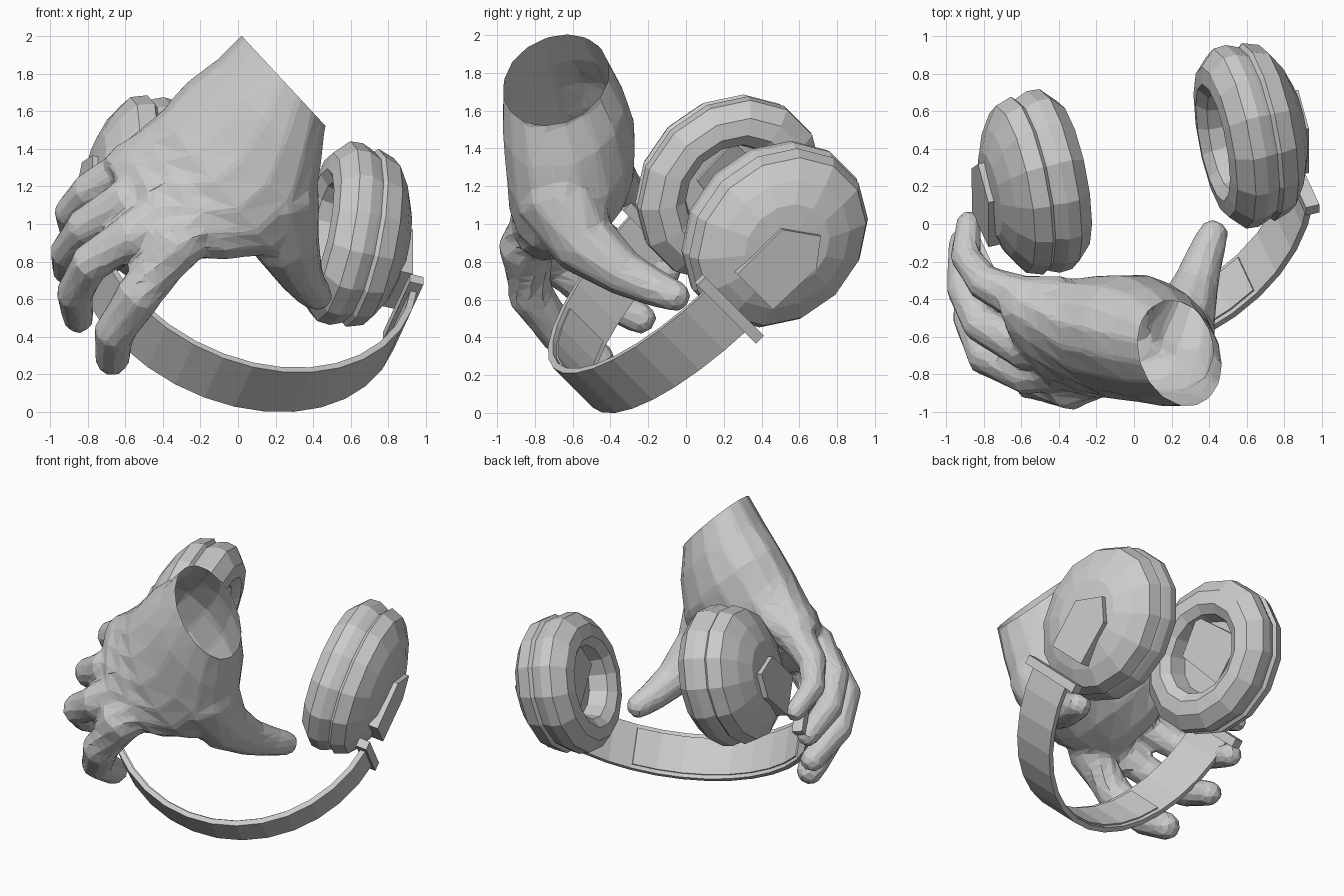
import bpy, bmesh, math
from mathutils import Vector, Matrix

cube = bpy.data.objects.get("Cube")
if cube:
    bpy.data.objects.remove(cube)

GREY = (0.6, 0.6, 0.6, 1)
mat = bpy.data.materials.new("plain_grey")
mat.use_nodes = True
mat.diffuse_color = GREY
bsdf = mat.node_tree.nodes["Principled BSDF"]
bsdf.inputs["Base Color"].default_value = GREY
bsdf.inputs["Roughness"].default_value = 0.8

# Headphone frame: x along the ear axis, y across the band, z from band to cups
U = Vector((0.95, 0.22, -0.22)).normalized()
D = Vector((0, -1, -1)).normalized()
W = U.cross(D)
FRAME = Matrix.Translation((0.03, 0.35, 1.08)) @ Matrix((U, W, -D)).transposed().to_4x4()


def loft(name, rings, matrix=None):
    """Skin a list of equal rings of points into a closed solid."""
    bm = bmesh.new()
    loops = [[bm.verts.new(p) for p in ring] for ring in rings]
    n = len(loops[0])
    for a, b in zip(loops, loops[1:]):
        for i in range(n):
            j = (i + 1) % n
            bm.faces.new((a[i], a[j], b[j], b[i]))
    bm.faces.new(loops[0])
    bm.faces.new(loops[-1])
    bmesh.ops.recalc_face_normals(bm, faces=bm.faces)
    mesh = bpy.data.meshes.new(name)
    bm.to_mesh(mesh)
    bm.free()
    mesh.materials.append(mat)
    obj = bpy.data.objects.new(name, mesh)
    bpy.context.collection.objects.link(obj)
    if matrix:
        obj.matrix_world = matrix
    return obj


def oval(centre, a, b, n):
    c, a, b = Vector(centre), Vector(a), Vector(b)
    return [c + a * math.cos(t) + b * math.sin(t)
            for t in (2 * math.pi * i / n for i in range(n))]


def digit(name, path, radii, n=10):
    """Tapered tube along a path with a rounded tip."""
    pts = [Vector(p) for p in path]
    end = (pts[-1] - pts[-2]).normalized()
    r = radii[-1]
    pts += [pts[-1] + end * r * 0.55, pts[-1] + end * r * 0.9]
    radii = list(radii) + [r * 0.85, r * 0.45]
    rings = []
    for i, p in enumerate(pts):
        tan = (pts[min(i + 1, len(pts) - 1)] - pts[max(i - 1, 0)]).normalized()
        side = tan.cross(Vector((0.3, 0.4, 1))).normalized()
        rings.append(oval(p, side * radii[i], tan.cross(side) * radii[i], n))
    return loft(name, rings)


def arc_strip(name, a, b, half_width, thick, start, stop, steps):
    """Flat strip following an ellipse under the cups."""
    rings = []
    for i in range(steps + 1):
        t = math.radians(start + (stop - start) * i / steps)
        s, c = math.sin(t), math.cos(t)
        rings.append([((a - k) * s, y, -0.35 - (b - k) * c) for k, y in
                      ((0, -half_width), (0, half_width),
                       (thick, half_width), (thick, -half_width))])
    loft(name, rings, FRAME)


# Headband and its inner cushion
arc_strip("headband", 0.93, 0.99, 0.157, 0.035, -84, 84, 16)
arc_strip("headband_cushion", 0.897, 0.957, 0.13, 0.012, -42, 42, 8)

# Ear cups: distance along the ear axis, share of the full radius
CUP = [(0.55, 0.02), (0.55, 0.47), (0.43, 0.52), (0.385, 0.64), (0.40, 0.82),
       (0.48, 0.98), (0.55, 0.99), (0.60, 0.95), (0.62, 0.93), (0.64, 0.97),
       (0.73, 0.91), (0.80, 0.70), (0.85, 0.46), (0.865, 0.02)]
PLATE = [(-0.1, -0.3), (-0.1, 0.035), (0.08, 0.155), (0.19, 0.015), (0.18, -0.3)]
for side, sign, shift in (("left", 1, 0.025), ("right", -1, 0.01)):
    rings = [oval((sign * h + shift, 0, -0.01), (0, 0.46 * s, 0), (0, 0, 0.535 * s), 14)
             for h, s in CUP]
    loft(side + "_ear_cup", rings, FRAME)
    # Raised five-sided plate on the outer shell
    plate = [[(sign * h + shift, y, z) for y, z in PLATE] for h in (0.79, 0.89)]
    loft(side + "_outer_plate", plate, FRAME)
    # Cross bar at the band end
    bar = [[(sign * h, y, z) for h, z in
            ((0.86, -0.43), (0.935, -0.43), (0.935, -0.49), (0.86, -0.49))]
           for y in (-0.22, 0.24)]
    loft(side + "_band_bar", bar, FRAME)
    # Slanted speaker flap in the hollow of the cushion
    flap = [[(sign * (h + k) + shift, y, z) for h, y, z in
             ((0.45, -0.19, 0.18), (0.54, 0.14, 0.2),
              (0.54, 0.14, -0.14), (0.48, -0.17, -0.1))] for k in (0, 0.03)]
    loft(side + "_speaker_flap", flap, FRAME)

# Palm and wrist: centre, half thickness, half width
RIM = Vector((0.24, -0.69, 1.765))
RIM_AXIS = Vector((0.73, 0, 0.68)).normalized()
PALM = [(RIM + RIM_AXIS * 0.1, (0, 0.27, 0), (0.22, -0.06, -0.235)),
        (RIM, (0, 0.275, 0), (0.225, -0.06, -0.24)),
        ((0.16, -0.65, 1.58), (0.02, 0.32, 0.02), (0.28, -0.06, -0.29)),
        ((0.05, -0.61, 1.38), (0.02, 0.34, 0.02), (0.33, -0.06, -0.37)),
        ((-0.1, -0.605, 1.22), (0.03, 0.325, 0), (0.31, -0.08, -0.38)),
        ((-0.3, -0.61, 1.15), (0.02, 0.27, -0.06), (0.24, -0.17, -0.34)),
        ((-0.48, -0.61, 1.12), (0.02, 0.19, -0.1), (0.16, -0.22, -0.29)),
        ((-0.59, -0.61, 1.10), (0.01, 0.10, -0.06), (0.13, -0.18, -0.24))]
hand = loft("hand", [oval(c, a, b, 16) for c, a, b in PALM])

# Thumb and four curled fingers
digits = [
    digit("thumb", [(0.15, -0.66, 1.36), (0.20, -0.66, 1.11), (0.26, -0.53, 0.89),
                    (0.33, -0.32, 0.735), (0.38, -0.16, 0.66), (0.42, -0.06, 0.62)],
          (0.26, 0.24, 0.18, 0.125, 0.1, 0.085)),
    digit("index_finger", [(-0.16, -0.74, 1.05), (-0.35, -0.85, 0.87),
                           (-0.53, -0.82, 0.62), (-0.66, -0.67, 0.42),
                           (-0.67, -0.47, 0.285)],
          (0.18, 0.15, 0.125, 0.11, 0.095)),
    digit("middle_finger", [(-0.38, -0.74, 1.05), (-0.58, -0.79, 0.93),
                            (-0.79, -0.70, 0.79), (-0.87, -0.50, 0.63),
                            (-0.85, -0.24, 0.5)],
          (0.15, 0.125, 0.11, 0.1, 0.085)),
    digit("ring_finger", [(-0.4, -0.62, 1.18), (-0.60, -0.65, 1.12),
                          (-0.82, -0.53, 0.98), (-0.91, -0.34, 0.85),
                          (-0.91, -0.10, 0.75)],
          (0.15, 0.125, 0.105, 0.095, 0.08)),
    digit("little_finger", [(-0.4, -0.43, 1.33), (-0.60, -0.40, 1.28),
                            (-0.80, -0.31, 1.17), (-0.90, -0.17, 1.06),
                            (-0.88, 0.0, 0.95)],
          (0.16, 0.13, 0.1, 0.085, 0.07))]

# Fuse the hand into one faceted skin
bpy.ops.object.select_all(action='DESELECT')
for obj in digits + [hand]:
    obj.select_set(True)
bpy.context.view_layer.objects.active = hand
bpy.ops.object.join()
fuse = hand.modifiers.new("fuse", 'REMESH')
fuse.mode = 'VOXEL'
fuse.voxel_size = 0.02
soften = hand.modifiers.new("soften", 'SMOOTH')
soften.factor = 0.5
soften.iterations = 6
facet = hand.modifiers.new("facet", 'DECIMATE')
facet.ratio = 0.06
for modifier in ("fuse", "soften", "facet"):
    bpy.ops.object.modifier_apply(modifier=modifier)

# Cut the wrist open along its rim
bm = bmesh.new()
bm.from_mesh(hand.data)
bmesh.ops.bisect_plane(bm, geom=bm.verts[:] + bm.edges[:] + bm.faces[:],
                       plane_co=RIM, plane_no=RIM_AXIS, clear_outer=True)
for face in bm.faces:
    face.smooth = False
    face.material_index = 0
bm.to_mesh(hand.data)
bm.free()
